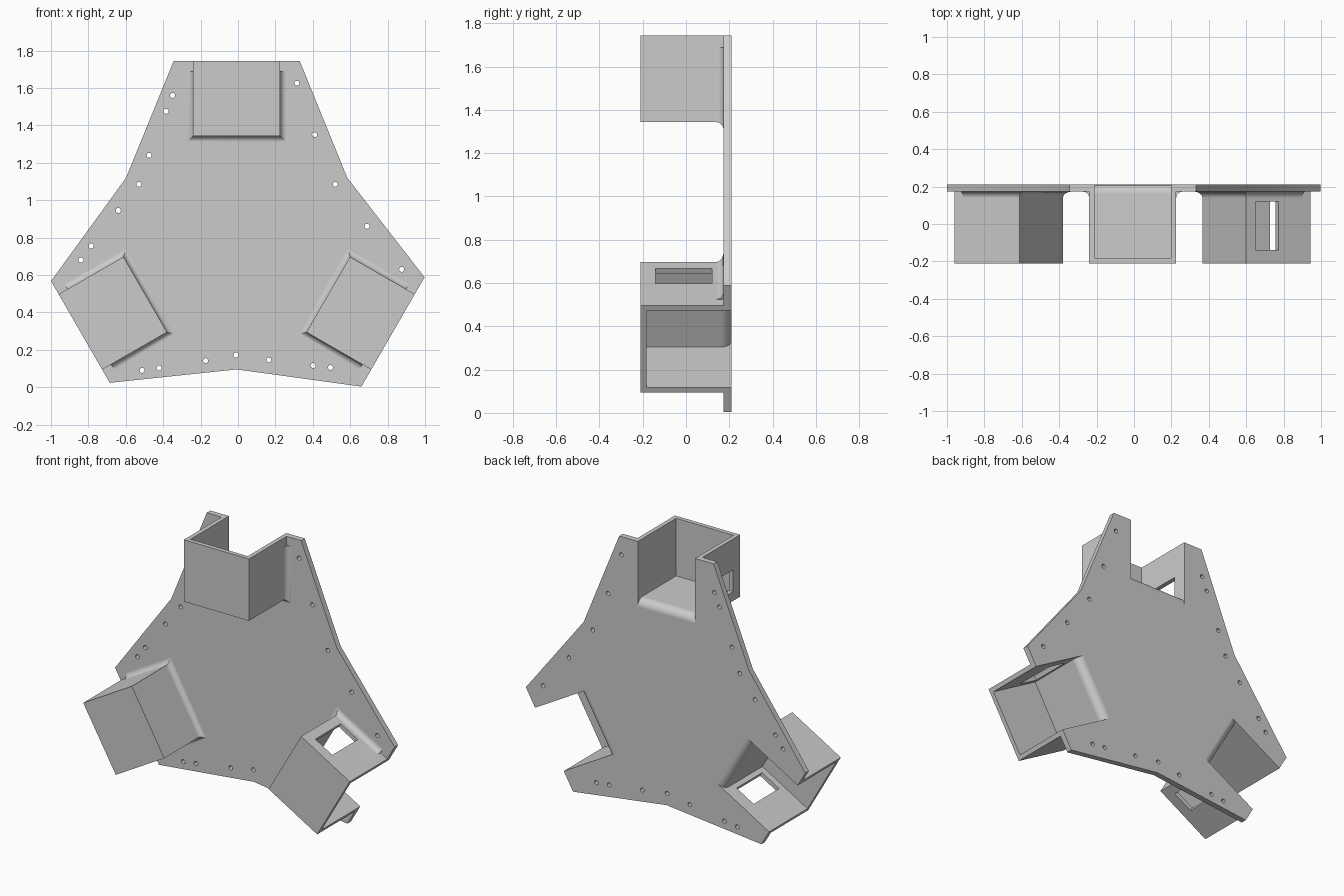
import bpy
import bmesh
from math import sin, cos, radians, pi

cube = bpy.data.objects.get("Cube")
if cube:
    bpy.data.objects.remove(cube, do_unlink=True)

CX, CZ = -0.007, 0.778           # hub centre
FRONT, SEAT, BACK = -0.21, 0.173, 0.21
INNER, OUTER = 0.565, 0.965      # radial range of a socket
HALF, WALL = 0.2325, 0.028
ARMS = {90: 0.3375, 210: 0.314, 330: 0.3375}   # angle: half width of arm tip


def place(angle, r, t, y):
    """Radial / tangential position on the plate to world space."""
    a = radians(angle)
    return (CX + r * cos(a) - t * sin(a), y, CZ + r * sin(a) + t * cos(a))


def loft(bm, rings):
    """Closed solid through rings with equal point counts."""
    loops = [[bm.verts.new(p) for p in ring] for ring in rings]
    n = len(loops[0])
    for a, b in zip(loops, loops[1:]):
        for i in range(n):
            bm.faces.new((a[i], a[(i + 1) % n], b[(i + 1) % n], b[i]))
    bm.faces.new(loops[0])
    bm.faces.new(loops[-1])


def rect(angle, r0, r1, half, y):
    return [place(angle, r, t, y)
            for r, t in ((r0, -half), (r1, -half), (r1, half), (r0, half))]


def solid(name, *ring_sets):
    bm = bmesh.new()
    for rings in ring_sets:
        loft(bm, rings)
    bmesh.ops.recalc_face_normals(bm, faces=bm.faces)
    mesh = bpy.data.meshes.new(name)
    bm.to_mesh(mesh)
    bm.free()
    obj = bpy.data.objects.new(name, mesh)
    bpy.context.collection.objects.link(obj)
    return obj


def combine(target, tool, operation):
    tool.hide_render = True
    mod = target.modifiers.new(operation.title(), "BOOLEAN")
    mod.operation, mod.solver, mod.object = operation, "EXACT", tool
    bpy.context.view_layer.objects.active = target
    bpy.ops.object.modifier_apply(modifier=mod.name)
    bpy.data.objects.remove(tool, do_unlink=True)


def arc(radius, steps=6):
    """Flare offsets: (outward distance, depth along y)."""
    return [(radius * (1 - cos(i * pi / 2 / steps)), radius * sin(i * pi / 2 / steps))
            for i in range(steps + 1)]


# Three-armed plate
outline = []
for angle, tip in ARMS.items():
    outline += [(angle, OUTER, -tip), (angle, OUTER, tip), (angle + 60, 0.683, 0)]
plate = solid("bracket_plate", [[place(*p, y) for p in outline] for y in (SEAT, BACK)])

# Socket shells with flared fillets where they meet the plate
FILLET = 0.034
for angle in ARMS:
    shell = solid("socket_shell", [rect(angle, INNER, OUTER, HALF, y)
                                   for y in (FRONT, BACK - 0.015)])
    combine(plate, shell, "UNION")
    rings = [rect(angle, INNER + 0.01, 0.9, HALF - 0.01, SEAT - FILLET)]
    rings += [rect(angle, INNER - d, 0.91, HALF + d, SEAT - FILLET + h)
              for d, h in arc(FILLET)]
    rings.append(rect(angle, INNER - FILLET, 0.91, HALF + FILLET, BACK - 0.01))
    combine(plate, solid("socket_fillet", rings), "UNION")

# Hollow sockets, open at the tip and back, with a rounded inner lip
LIP = 0.05
for angle in ARMS:
    start, half = INNER + WALL, HALF - WALL
    rings = [rect(angle, start, 1.2, half, FRONT + WALL)]
    rings += [rect(angle, start - d, 1.2, half, BACK - LIP + h) for d, h in arc(LIP)]
    rings.append(rect(angle, start - LIP, 1.2, half, BACK + 0.1))
    combine(plate, solid("socket_cavity", rings), "DIFFERENCE")

    # Window through one side wall
    window = [[place(angle, r, t, y) for r, y in
               ((0.625, -0.14), (0.765, -0.14), (0.765, 0.12), (0.625, 0.12))]
              for t in (HALF - 0.1, HALF + 0.1)]
    combine(plate, solid("window_cutter", window), "DIFFERENCE")

# Small screw holes along the edges
left = [(-0.35, 1.56), (-0.385, 1.475), (-0.475, 1.24), (-0.53, 1.085),
        (-0.64, 0.945), (-0.785, 0.755), (-0.84, 0.68)]
right = [(0.315, 1.625), (0.41, 1.35), (0.52, 1.085), (0.69, 0.86), (0.875, 0.63)]
turn = radians(120)
bottom = [(CX + (x - CX) * cos(turn) - (z - CZ) * sin(turn),
           CZ + (x - CX) * sin(turn) + (z - CZ) * cos(turn)) for x, z in left]


def hole(x, z, radius=0.0135, sides=16):
    return [[(x + radius * cos(2 * pi * i / sides), y, z + radius * sin(2 * pi * i / sides))
             for i in range(sides)] for y in (SEAT - 0.05, BACK + 0.05)]


holes = solid("hole_cutter", *[hole(x, z) for x, z in left + right + bottom])
combine(plate, holes, "DIFFERENCE")

# Single grey material
grey = bpy.data.materials.new("light grey")
grey.use_nodes = True
colour = (0.6, 0.6, 0.6, 1.0)
grey.diffuse_color = colour
grey.node_tree.nodes["Principled BSDF"].inputs["Base Color"].default_value = colour
plate.data.materials.clear()
plate.data.materials.append(grey)

# Smooth fillets, crisp corners
bpy.ops.object.select_all(action="DESELECT")
plate.select_set(True)
bpy.context.view_layer.objects.active = plate
bpy.ops.object.shade_smooth_by_angle(angle=radians(30))
weighted = plate.modifiers.new("Weighted Normals", "WEIGHTED_NORMAL")
weighted.keep_sharp = True
